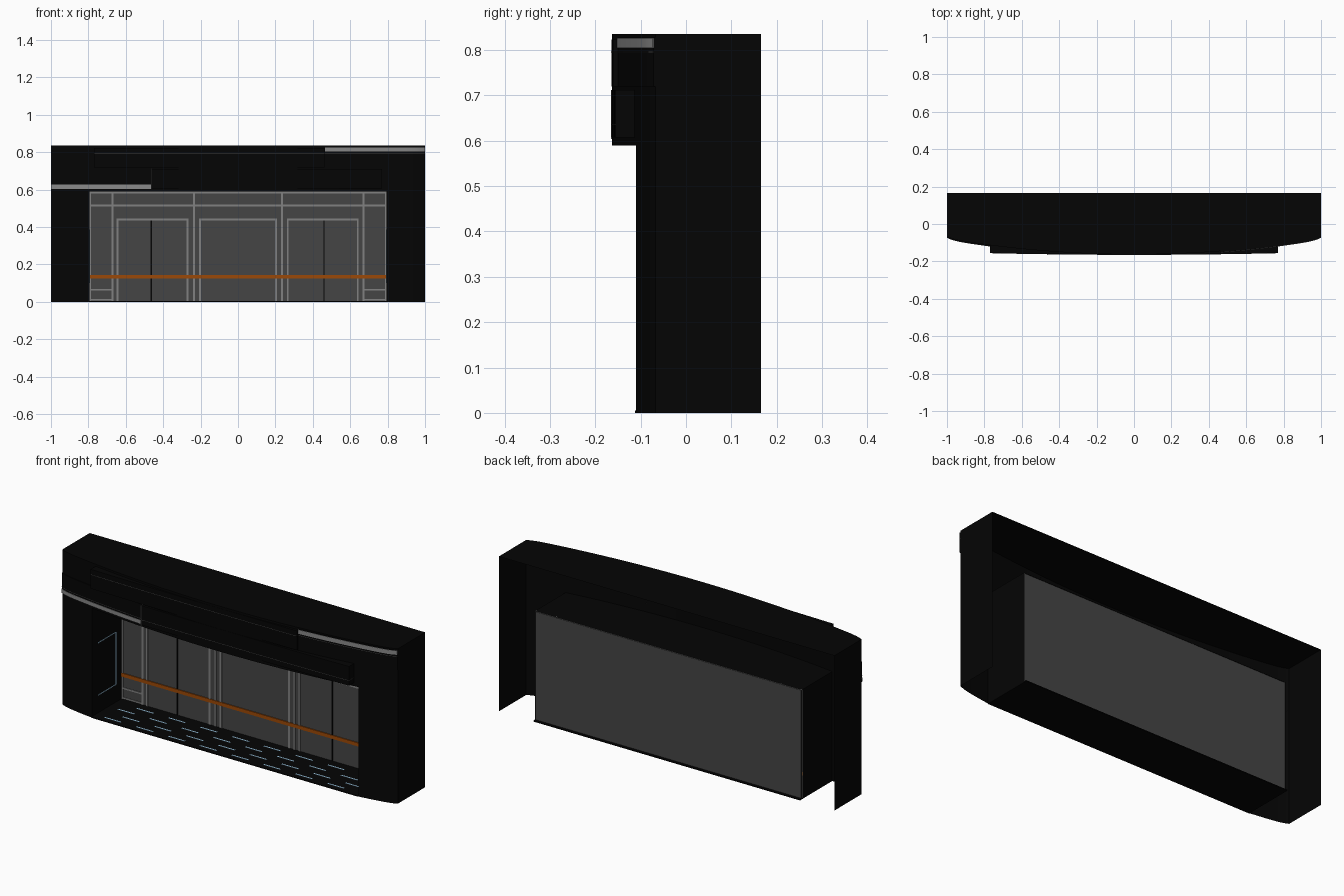
import bpy, bmesh

old = bpy.data.objects.get("Cube")
if old:
    bpy.data.objects.remove(old, do_unlink=True)


def material(name, r, g, b):
    m = bpy.data.materials.new(name)
    m.use_nodes = True
    m.diffuse_color = (r, g, b, 1)
    bsdf = next(n for n in m.node_tree.nodes if n.type == 'BSDF_PRINCIPLED')
    bsdf.inputs["Base Color"].default_value = (r, g, b, 1)
    return m


black = material("black cladding", 0.0015, 0.0015, 0.0015)
glass = material("dark grey glass", 0.06, 0.06, 0.06)
frame = material("grey frame", 0.22, 0.22, 0.22)
light = material("light grey strip", 0.25, 0.25, 0.25)
orange = material("orange stripe", 0.33, 0.065, 0.002)
blue = material("pale blue trim", 0.35, 0.6, 0.8)

BACK, TOP, SOFFIT, JAMB = 0.165, 0.835, 0.59, 0.795
WALL = 0.15          # rear of the glazed wall
MID = 0.7155         # height about which the sign bars are mirrored


def bow(x):
    """Depth of the bowed front at x, rounding off at the corners."""
    return -0.163 + 0.084 * x * x + 0.012 * abs(x) ** 30


def wrap(x):
    return bow(x) - 0.005


def bar_front(x):
    """Flatter front of the raised sign bars."""
    return -0.164 + 0.015 * x * x


def finish(name, bm, mat, smooth=False):
    bmesh.ops.remove_doubles(bm, verts=bm.verts, dist=0.00001)
    mesh = bpy.data.meshes.new(name)
    bm.to_mesh(mesh)
    bm.free()
    mesh.materials.append(mat)
    obj = bpy.data.objects.new(name, mesh)
    bpy.context.collection.objects.link(obj)
    if smooth:
        bpy.ops.object.select_all(action='DESELECT')
        obj.select_set(True)
        bpy.context.view_layer.objects.active = obj
        bpy.ops.object.shade_smooth_by_angle()


def face(bm, *points):
    bm.faces.new([bm.verts.new(p) for p in points])


def box(name, x0, x1, y0, y1, z0, z1, mat):
    bm = bmesh.new()
    bmesh.ops.create_cube(bm, size=1)
    for v in bm.verts:
        v.co = (x1 if v.co.x > 0 else x0, y1 if v.co.y > 0 else y0,
                z1 if v.co.z > 0 else z0)
    finish(name, bm, mat)


def steps(x0, x1, n):
    return [x0 + (x1 - x0) * i / n for i in range(n + 1)]


def ribbon(bm, xs, depth, z0, z1):
    """Vertical curved skin following depth(x)."""
    for a, b in zip(xs, xs[1:]):
        face(bm, (a, depth(a), z0), (b, depth(b), z0),
             (b, depth(b), z1), (a, depth(a), z1))


def cap(bm, xs, depth, rear, z, up):
    """Horizontal sheet between depth(x) and rear(x)."""
    for a, b in zip(xs, xs[1:]):
        p = [(a, depth(a), z), (b, depth(b), z), (b, rear(b), z), (a, rear(a), z)]
        face(bm, *(p if up else p[::-1]))


def curved_bar(name, x0, x1, z0, z1, depth, mat, lift=0.0):
    """Raised piece from the bowed wall out to depth(x)."""
    bm = bmesh.new()
    xs = steps(x0, x1, 24)
    front = lambda x: depth(x) - lift
    ribbon(bm, xs, front, z0, z1)
    cap(bm, xs, front, bow, z1, True)
    cap(bm, xs, front, bow, z0, False)
    for x, flip in ((x0, True), (x1, False)):
        p = [(x, front(x), z0), (x, bow(x), z0), (x, bow(x), z1), (x, front(x), z1)]
        face(bm, *(p[::-1] if flip else p))
    finish(name, bm, mat, True)


# Open-backed shell: sign band, pillars, roof, soffit and side walls
bm = bmesh.new()
xs = steps(-JAMB, JAMB, 36)
left, right = steps(-1, -JAMB, 12), steps(JAMB, 1, 12)
ribbon(bm, xs, bow, SOFFIT, TOP)
for side in (left, right):
    ribbon(bm, side, bow, 0, SOFFIT)
    ribbon(bm, side, bow, SOFFIT, TOP)
cap(bm, left[:-1] + xs + right[1:], bow, lambda x: BACK, TOP, True)
cap(bm, xs, bow, lambda x: WALL, SOFFIT, False)
for s in (-1, 1):
    for x, y, z, flip in ((s, BACK, TOP, s < 0), (s * JAMB, WALL, SOFFIT, s > 0)):
        p = [(x, bow(x), 0), (x, y, 0), (x, y, z), (x, bow(x), z)]
        face(bm, *(p[::-1] if flip else p))
finish("facade_shell", bm, black, True)

# Entrance floor and glazed back wall
box("entrance_floor", -JAMB, JAMB, -0.113, BACK, 0, 0.005, black)
GLASS = WALL - 0.004
box("glass_wall", -JAMB + 0.003, JAMB - 0.003, GLASS, WALL, 0.005, SOFFIT - 0.003, glass)


def bar(name, x0, x1, z0, z1, mat=frame, lift=0.003):
    box(name, x0, x1, GLASS - lift, GLASS + 0.001, z0, z1, mat)


def post(name, x, z1, mat=frame, w=0.005):
    bar(name, x - w, x + w, 0.005, z1, mat)


# Window frames
for z, label in ((0.516, "transom"), (0.584, "head")):
    bar("frame_" + label, -JAMB, JAMB, z - 0.005, z + 0.005)
for s in (-1, 1):
    for x in (0.79, 0.67, 0.236):
        post("window_post", s * x, SOFFIT)
    a, b = sorted((s * 0.79, s * 0.67))
    for z in (0.007, 0.06):
        bar("low_rail", a, b, z, z + 0.009)

# Door surrounds and the seams between door leaves
for cx, half in ((-0.457, 0.187), (0, 0.204), (0.453, 0.187)):
    for s in (-1, 1):
        post("door_post", cx + s * half, 0.445)
    bar("door_head", cx - half, cx + half, 0.436, 0.445)
    if cx:
        post("door_seam", cx * 1.015, 0.436, black, 0.003)
bar("warning_stripe", -JAMB, JAMB, 0.126, 0.145, orange, 0.005)

# Two staggered sign bars, each wrapping one corner, with light strip and groove line
for s, label in ((1, "lower"), (-1, "upper")):
    def span(a, b):
        return sorted((s * a, s * b))

    def rise(a, b):
        return sorted((MID - s * a, MID - s * b))

    curved_bar(label + "_sign_bar", *span(-0.463, 0.77), *rise(0.004, 0.108),
               bar_front, black)
    curved_bar(label + "_corner_panel", *span(-1, -0.463), *rise(0.004, 0.112),
               wrap, black)
    curved_bar(label + "_light_strip", *span(-1, -0.465), *rise(0.089, 0.111),
               wrap, light, 0.002)
    curved_bar(label + "_groove_bar", *span(-0.463, 0.77), *rise(0.079, 0.081),
               bar_front, glass, 0.001)
    curved_bar(label + "_groove_corner", *span(-1, -0.463), *rise(0.079, 0.081),
               wrap, glass, 0.001)
# Slim upright where the lower strip ends
box("strip_end_trim", -0.466, -0.463, -0.165, -0.15, 0.604, 0.712, light)

# Dashed inlays on the floor
for row, y in enumerate((-0.085, -0.03, 0.03, 0.09)):
    for i in range(8):
        x = -0.74 + i * 0.19 + (row % 2) * 0.07
        box("floor_inlay", x, x + 0.1, y, y + 0.008, 0.004, 0.006, blue)

# Thin outlines on the recess side walls
for s in (-1, 1):
    x0, x1 = sorted((s * (JAMB - 0.001), s * (JAMB - 0.003)))
    box("side_outline_upright", x0, x1, 0.09, 0.095, 0.1, 0.385, blue)
    for z in (0.1, 0.382):
        box("side_outline_rail", x0, x1, -0.06, 0.09, z, z + 0.004, blue)
